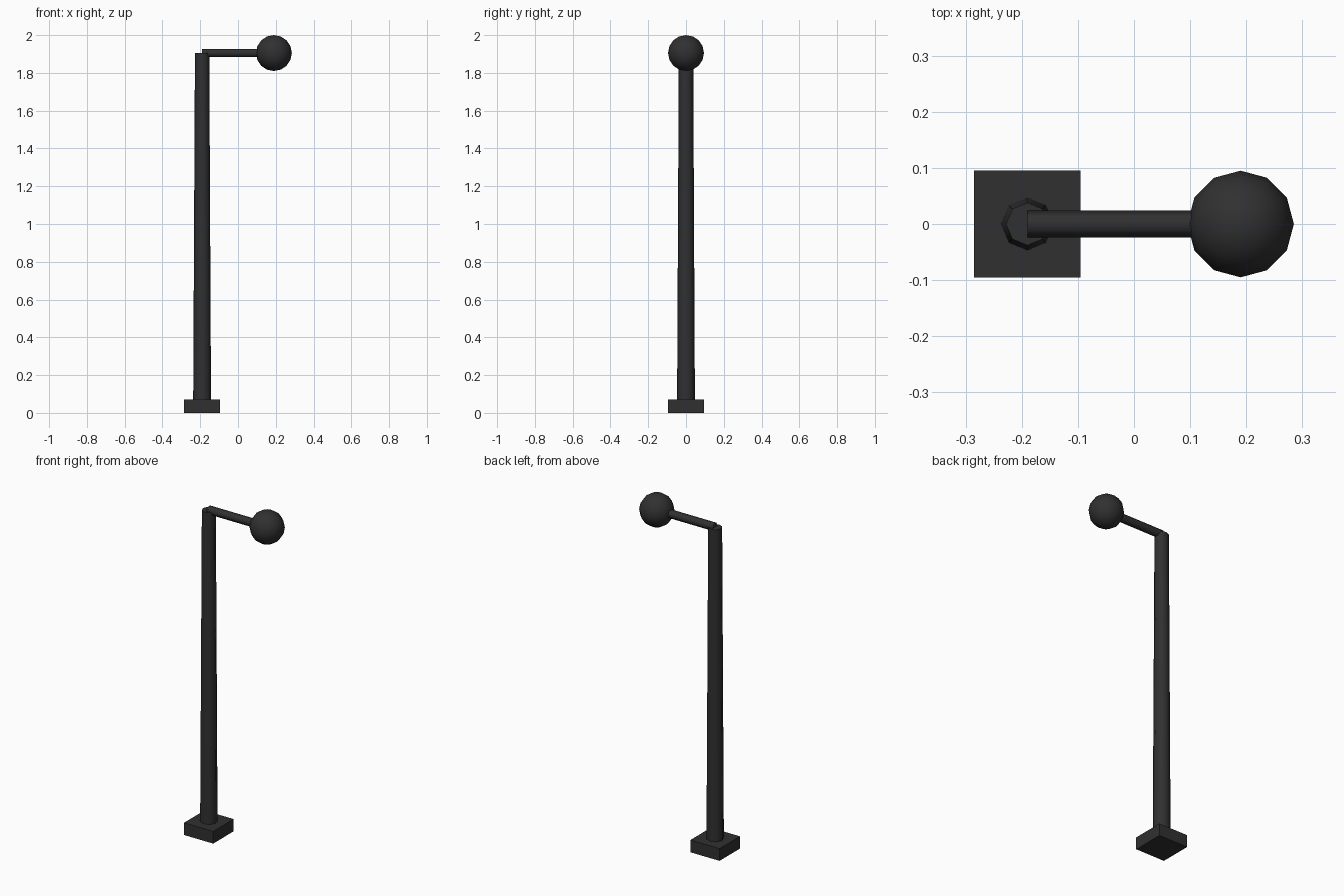
import bpy
from math import pi, radians

if "Cube" in bpy.data.objects:
    bpy.data.objects.remove(bpy.data.objects["Cube"])

POLE_X, LAMP_X, ARM_Z = -0.19, 0.19, 1.905

iron = bpy.data.materials.new("dark_iron")
iron.diffuse_color = (0.03, 0.03, 0.03, 1)
iron.use_nodes = True
iron.node_tree.nodes["Principled BSDF"].inputs["Base Color"].default_value = iron.diffuse_color


def finish(name, smooth=True):
    ob = bpy.context.object
    ob.name = name
    ob.data.materials.append(iron)
    if smooth:
        bpy.ops.object.shade_smooth_by_angle(angle=radians(65))
    return ob


# Square foot block
bpy.ops.mesh.primitive_cube_add(size=1, location=(POLE_X, 0, 0.036))
bpy.context.object.scale = (0.19, 0.19, 0.072)
bpy.ops.object.transform_apply(location=False, rotation=False, scale=True)
finish("base", smooth=False)

# Tapered eight-sided pole
bpy.ops.mesh.primitive_cone_add(vertices=8, radius1=0.0475, radius2=0.038,
                                depth=ARM_Z, location=(POLE_X, 0, ARM_Z / 2))
finish("pole")

# Horizontal six-sided arm, from pole axis to lamp centre
bpy.ops.mesh.primitive_cylinder_add(vertices=6, radius=0.0238, depth=LAMP_X - POLE_X,
                                    location=(0, 0, ARM_Z), rotation=(0, pi / 2, 0))
finish("arm")

# Ball lamp
bpy.ops.mesh.primitive_uv_sphere_add(segments=12, ring_count=8, radius=0.095,
                                     location=(LAMP_X, 0, ARM_Z))
finish("lamp_globe")
